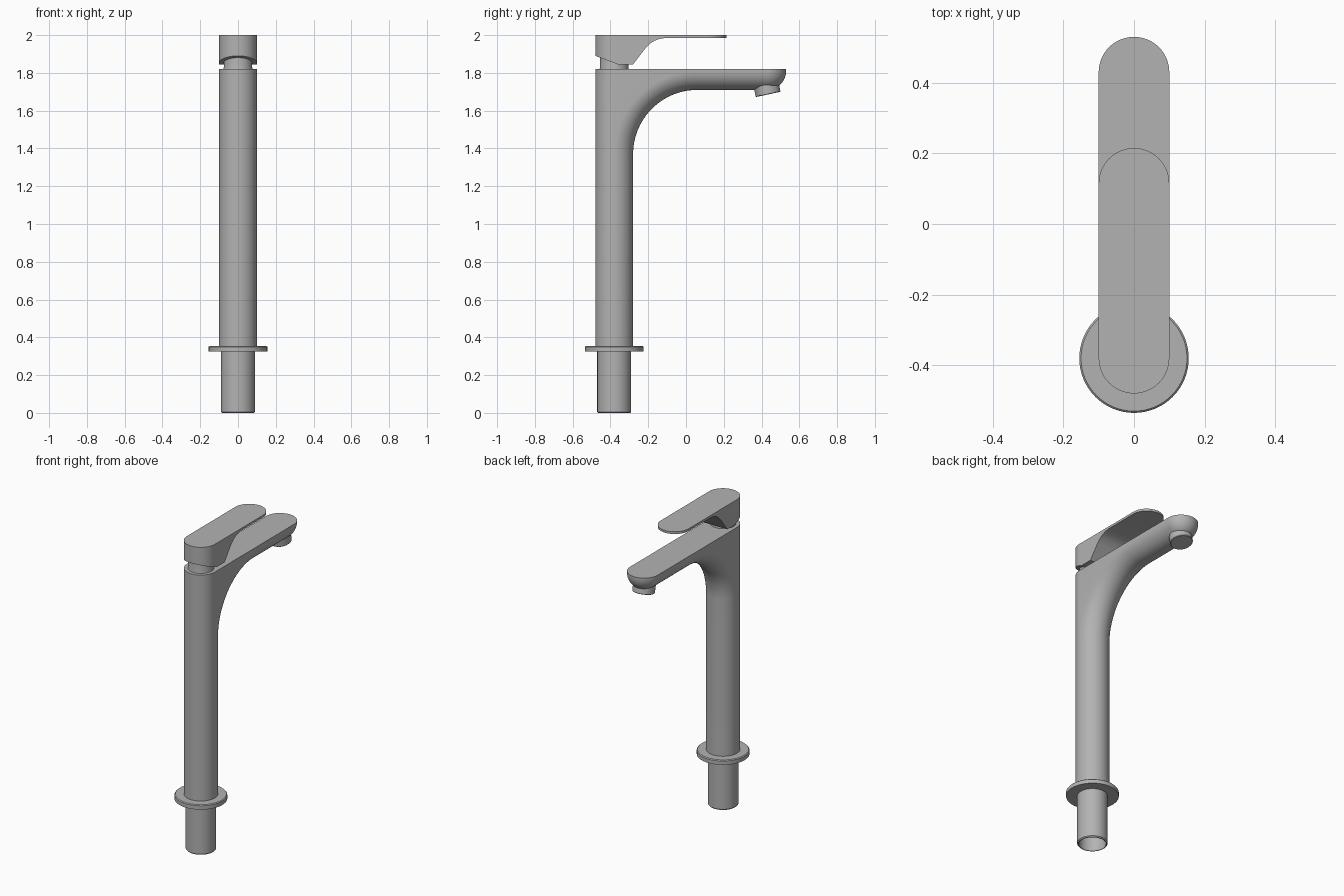
import bpy, bmesh, math
from mathutils import Vector

cube = bpy.data.objects.get("Cube")
if cube:
    bpy.data.objects.remove(cube, do_unlink=True)

grey = bpy.data.materials.new("satin grey metal")
grey.use_nodes = True
colour = (0.45, 0.45, 0.45, 1)
grey.diffuse_color = colour
grey.node_tree.nodes["Principled BSDF"].inputs["Base Color"].default_value = colour

AXIS = -0.38      # y of the column axis
R = 0.10          # column radius
SEG = 32


def finish(bm, name, angle=35):
    bmesh.ops.remove_doubles(bm, verts=bm.verts, dist=0.0002)
    bmesh.ops.recalc_face_normals(bm, faces=bm.faces)
    mesh = bpy.data.meshes.new(name)
    bm.to_mesh(mesh)
    bm.free()
    obj = bpy.data.objects.new(name, mesh)
    bpy.context.collection.objects.link(obj)
    mesh.materials.append(grey)
    bpy.ops.object.select_all(action="DESELECT")
    obj.select_set(True)
    bpy.context.view_layer.objects.active = obj
    bpy.ops.object.shade_smooth_by_angle(angle=math.radians(angle))
    return obj


def skin(bm, rings, closed):
    for a, b in zip(rings, rings[1:]):
        n = len(a)
        for i in range(n if closed else n - 1):
            j = (i + 1) % n
            bm.faces.new((a[i], a[j], b[j], b[i]))


def lathe(name, profile, y=AXIS):
    """Revolve (radius, z) points about a vertical axis; radius 0 closes an end."""
    bm = bmesh.new()
    rings = []
    for r, z in profile:
        turns = [2 * math.pi * i / (2 * SEG) for i in range(2 * SEG)]
        rings.append([bm.verts.new((r * math.cos(t), y + r * math.sin(t), z)) for t in turns])
    skin(bm, rings, True)
    return finish(bm, name)


def half_ring(bm, centre, out):
    """Half circle across x, bulging towards out."""
    turns = [math.pi * i / SEG for i in range(SEG + 1)]
    return [bm.verts.new(Vector(centre) + Vector((R * math.cos(t), 0, 0)) + Vector(out) * R * math.sin(t))
            for t in turns]


# Column and spout: half tube swept up the column, round the bend and along the spout
BEND_Y, BEND_Z, BEND_R = 0.06, 1.37, 0.44
TIP_Y, SPOUT_Z, TOP = 0.43, 1.81, 1.82
path = [((0, AXIS, 0.34), (0, 1, 0))]
for i in range(25):
    a = math.pi / 2 * i / 24
    c, s = math.cos(a), math.sin(a)
    path.append(((0, BEND_Y - BEND_R * c, BEND_Z + BEND_R * s), (0, c, -s)))
for i in range(13):
    a = math.pi / 2 * i / 12
    path.append(((0, TIP_Y, SPOUT_Z), (0, math.sin(a), -math.cos(a))))
path.append(((0, TIP_Y, TOP), (0, 1, 0)))

bm = bmesh.new()
front = [half_ring(bm, c, out) for c, out in path]
skin(bm, front, False)
back = [half_ring(bm, (0, AXIS, z), (0, -1, 0)) for z in (0.34, BEND_Z, TOP)]
skin(bm, back, False)
# Flat cheeks between the bend and the top, then the flat top
for end in (0, -1):
    cheek = [ring[end] for ring in front[1:26]] + [front[-2][end], front[-1][end], back[-1][end]]
    bm.faces.new(cheek)
bm.faces.new(front[-1] + back[-1][::-1])
finish(bm, "column_and_spout")

# Mounting shank, open at the bottom, and base flange
lathe("mounting_shank", [(0, 0.30), (0.08, 0.30), (0.08, 0), (0.085, 0), (0.09, 0.006), (0.09, 0.34)])
lathe("base_flange", [(0.085, 0.325), (0.155, 0.325), (0.155, 0.350), (0.150, 0.355), (0.095, 0.355)])

# Neck under the handle
lathe("handle_neck", [(0.078, 1.815), (0.075, 1.83), (0.075, 1.92), (0, 1.92)])

# Tilted outlet nozzle
nozzle = lathe("outlet_nozzle", [(0, 0), (0.064, 0), (0.067, 0.003), (0.067, 0.06), (0, 0.06)], y=0)
nozzle.location = (0, 0.435, 1.686)
nozzle.rotation_euler.x = math.radians(12)

# Lever handle: rounded-end plan, with its underside following a side profile
BACK, TIP, LID = AXIS - R, 0.215, 2.0
underside = [(BACK, 1.89), (-0.36, 1.845), (-0.28, 1.845), (-0.215, 1.93), (-0.19, 1.955),
             (-0.165, 1.971), (-0.14, 1.98), (-0.11, 1.985), (TIP, 1.985)]


def under_z(y):
    for (y0, z0), (y1, z1) in zip(underside, underside[1:]):
        if y <= y1:
            return z0 + (z1 - z0) * (y - y0) / (y1 - y0)
    return underside[-1][1]


def half_width(y):
    d = max(AXIS - y, y - (TIP - R), 0)
    return math.sqrt(max(R * R - d * d, 0))


stations = {y for y, z in underside}
for i in range(SEG // 2 + 1):
    drop = R * math.cos(math.pi / 2 * i / (SEG // 2))
    stations |= {AXIS - drop, TIP - R + drop}
bm = bmesh.new()
rings = []
for y in sorted(stations):
    w, z = half_width(y), under_z(y)
    rings.append([bm.verts.new(p) for p in ((-w, y, LID), (w, y, LID), (w, y, z), (-w, y, z))])
skin(bm, rings, True)
finish(bm, "lever_handle")
